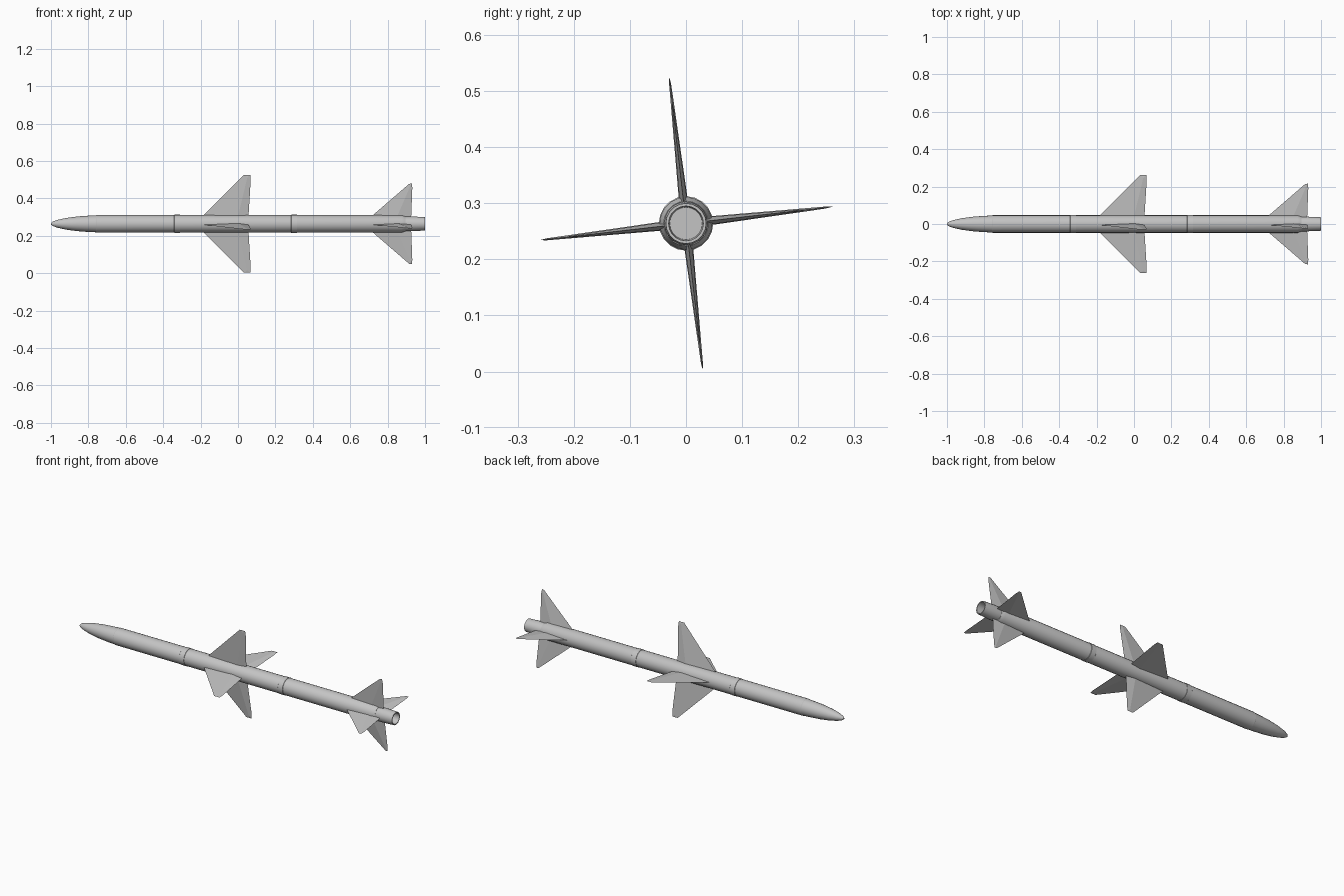
import bpy, bmesh, math
from mathutils import Matrix, Vector

if "Cube" in bpy.data.objects:
    bpy.data.objects.remove(bpy.data.objects["Cube"], do_unlink=True)

AXIS_Z = 0.264
SIDES = 20
TILT = math.radians(6.5)

grey = bpy.data.materials.new("light_grey")
grey.use_nodes = True
grey.diffuse_color = (0.55, 0.55, 0.55, 1)
grey.node_tree.nodes["Principled BSDF"].inputs["Base Color"].default_value = (0.55, 0.55, 0.55, 1)


def finish(bm, name, smooth=None):
    bmesh.ops.recalc_face_normals(bm, faces=bm.faces)
    mesh = bpy.data.meshes.new(name)
    bm.to_mesh(mesh)
    bm.free()
    mesh.materials.append(grey)
    obj = bpy.data.objects.new(name, mesh)
    obj.location.z = AXIS_Z
    bpy.context.collection.objects.link(obj)
    if smooth:
        bpy.ops.object.select_all(action="DESELECT")
        obj.select_set(True)
        bpy.context.view_layer.objects.active = obj
        bpy.ops.object.shade_smooth_by_angle(angle=math.radians(smooth))
    return obj


def lathe(name, profile):
    """Spin (x, radius) points around the long axis and cap both ends."""
    bm = bmesh.new()
    rings = []
    for x, r in profile:
        rings.append([bm.verts.new((x, r * math.cos(a), r * math.sin(a)))
                      for a in (math.tau * i / SIDES for i in range(SIDES))])
    for a, b in zip(rings, rings[1:]):
        for i in range(SIDES):
            j = (i + 1) % SIDES
            bm.faces.new((a[i], a[j], b[j], b[i]))
    bm.faces.new(rings[0])
    bm.faces.new(rings[-1])
    return finish(bm, name, 32)


def fin(name, outline, ridge, angle):
    """Thin diamond-section blade: flat outline with a ridge on each side."""
    bm = bmesh.new()
    turn = Matrix.Rotation(angle, 3, "X")

    def vert(x, y, z):
        return bm.verts.new(turn @ Vector((x, y, z)))

    lead_root, lead_tip, rear_tip, rear_mid, rear_root = [vert(x, 0, r) for x, r in outline]
    roots = []
    for side in (-1, 1):
        root, tip = [vert(x, side * t, r) for x, r, t in ridge]
        bm.faces.new((lead_root, lead_tip, tip, root))
        bm.faces.new((root, tip, rear_mid, rear_root))
        bm.faces.new((tip, rear_tip, rear_mid))
        bm.faces.new((lead_tip, rear_tip, tip))
        roots.append(root)
    bm.faces.new((lead_root, roots[0], rear_root, roots[1]))
    return finish(bm, name)


# Rounded nose
lathe("nose_cone", [(-1, 0.004), (-0.99, 0.012), (-0.965, 0.021), (-0.92, 0.031),
                    (-0.86, 0.039), (-0.8, 0.0435), (-0.757, 0.0455)])

# Long tube with a rounded rear shoulder
lathe("body_tube", [(-0.76, 0.045), (-0.757, 0.047), (0.875, 0.047), (0.895, 0.04)])

# Raised joint collars
for name, x in (("front_collar", -0.325), ("rear_collar", 0.3)):
    lathe(name, [(x - 0.017, 0.046), (x - 0.015, 0.0485),
                 (x + 0.015, 0.0485), (x + 0.017, 0.046)])

# Hollow exhaust nozzle
lathe("exhaust_nozzle", [(0.88, 0.039), (0.93, 0.039), (1, 0.036),
                         (1, 0.031), (0.95, 0.029)])

# Four wings at mid body and four tail fins, both sets slightly rolled
WING = [(-0.19, 0.04), (0.032, 0.263), (0.066, 0.263), (0.068, 0.235), (0.056, 0.04)]
TAIL = [(0.71, 0.037), (0.915, 0.215), (0.929, 0.217), (0.932, 0.195), (0.926, 0.037)]
for i, place in enumerate(("top", "front", "bottom", "back")):
    angle = TILT + i * math.pi / 2
    fin(place + "_wing", WING, [(0.0, 0.04, 0.008), (0.05, 0.25, 0.0018)], angle)
    fin(place + "_tail_fin", TAIL, [(0.85, 0.037, 0.007), (0.922, 0.205, 0.0016)], angle)
